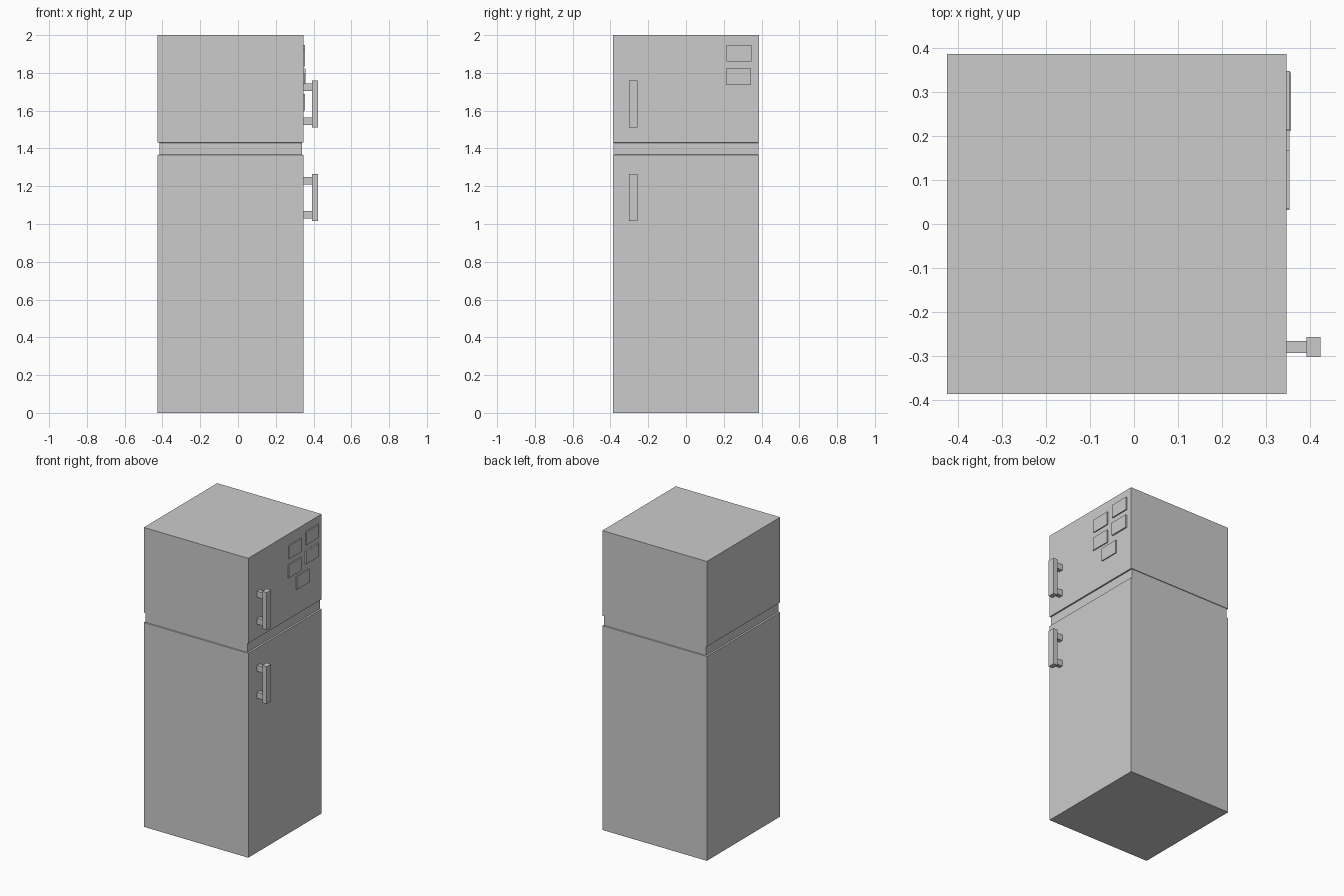
import bpy
import bmesh

if "Cube" in bpy.data.objects:
    bpy.data.objects.remove(bpy.data.objects["Cube"])

FACE_X = 0.347  # plane of the door fronts


def new_object(name, bm):
    bmesh.ops.recalc_face_normals(bm, faces=bm.faces)
    mesh = bpy.data.meshes.new(name)
    bm.to_mesh(mesh)
    bm.free()
    obj = bpy.data.objects.new(name, mesh)
    bpy.context.collection.objects.link(obj)
    return obj


def box(name, xs, ys, zs):
    bm = bmesh.new()
    bmesh.ops.create_cube(bm, size=1)
    for v in bm.verts:
        v.co = [r[0] if c < 0 else r[1] for c, r in zip(v.co, (xs, ys, zs))]
    return new_object(name, bm)


# Cabinet: stacked rectangular rings with a shallow groove between the doors
bm = bmesh.new()
rings = []
for z, dx, dy in [(0, 0, 0), (1.365, 0, 0), (1.368, 0.009, 0.004),
                  (1.43, 0.009, 0.004), (1.431, 0, 0), (2, 0, 0)]:
    x0, x1, y = -0.425 + dx, FACE_X - dx, 0.387 - dy
    rings.append([bm.verts.new(p) for p in
                  ((x0, -y, z), (x1, -y, z), (x1, y, z), (x0, y, z))])
for a, b in zip(rings, rings[1:]):
    for i in range(4):
        j = (i + 1) % 4
        bm.faces.new((a[i], a[j], b[j], b[i]))
bm.faces.new(rings[0])
bm.faces.new(rings[-1])
new_object("cabinet", bm)

# Door handles: a grip bar on two short posts
for label, z in (("upper", 1.51), ("lower", 1.015)):
    box(label + "_handle_grip", (0.392, 0.424), (-0.303, -0.257), (z, z + 0.25))
    for part, dz in (("bottom", 0.015), ("top", 0.195)):
        box(f"{label}_handle_{part}_post", (FACE_X - 0.005, 0.394),
            (-0.294, -0.266), (z + dz, z + dz + 0.04))

# Thin magnets on the upper door
magnets = [(0.215, 1.86, 0.008), (0.212, 1.735, 0.010), (0.035, 1.835, 0.007),
           (0.032, 1.71, 0.007), (0.115, 1.60, 0.007)]
for i, (y, z, t) in enumerate(magnets, 1):
    box(f"magnet_{i}", (FACE_X - 0.004, FACE_X + t), (y, y + 0.133), (z, z + 0.088))
